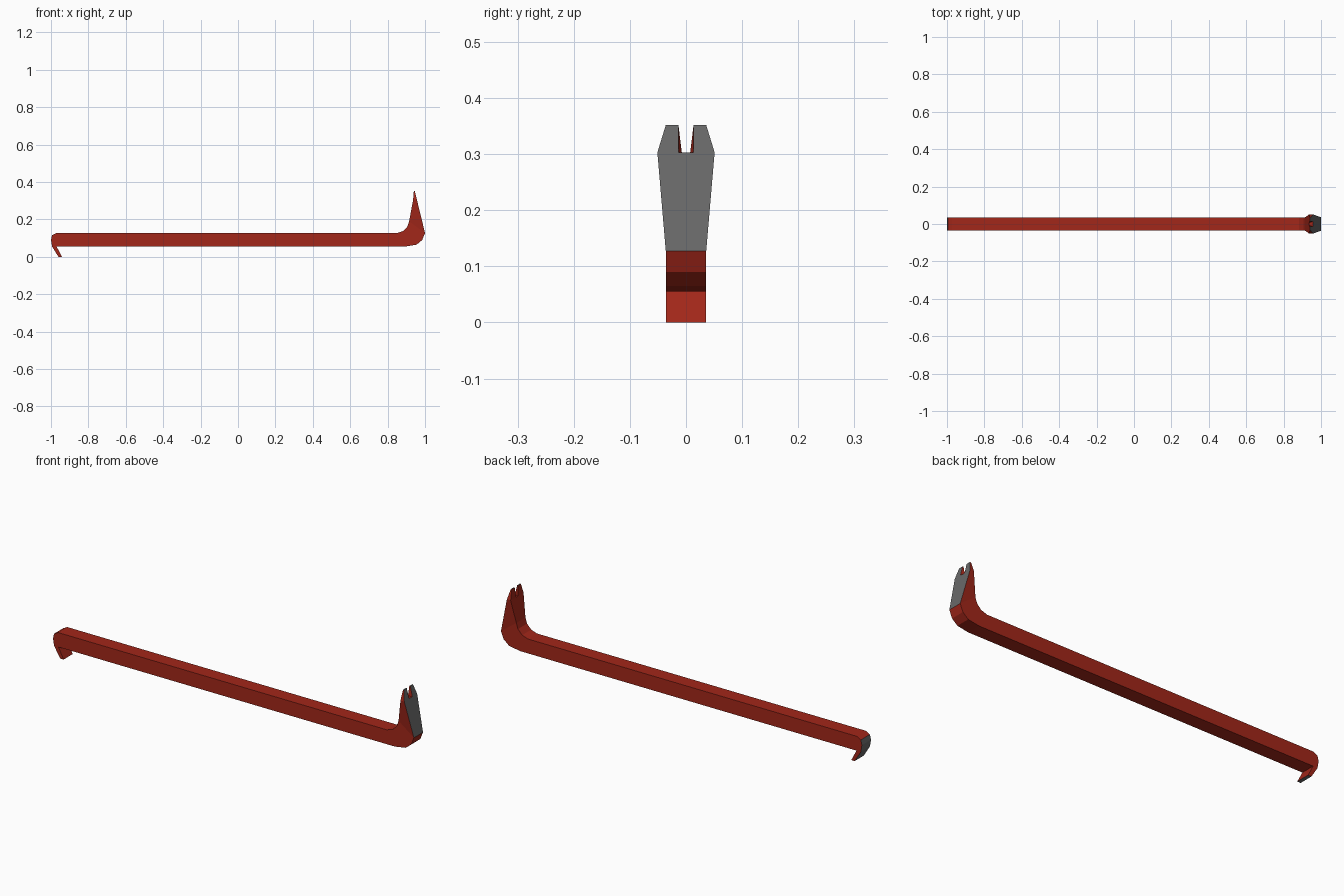
import bpy, bmesh

if "Cube" in bpy.data.objects:
    bpy.data.objects.remove(bpy.data.objects["Cube"])


def material(name, color):
    m = bpy.data.materials.new(name)
    m.diffuse_color = color
    m.use_nodes = True
    m.node_tree.nodes["Principled BSDF"].inputs["Base Color"].default_value = m.diffuse_color
    return m


bm = bmesh.new()


def vert(x, y, z):
    return bm.verts.new((x, y, z))


def face(verts, mat=0):
    unique = list(dict.fromkeys(verts))
    if len(unique) > 2:
        bm.faces.new(unique).material_index = mat


W = 0.036
# Cross-sections from hook to claw: underside (x, z), top side (x, z)
sections = [
    ((-0.941, 0.0), (-0.96, 0.0)),
    ((-0.97, 0.055), (-0.994, 0.055)),
    ((-0.97, 0.055), (-1.0, 0.09)),
    ((-0.97, 0.055), (-0.994, 0.115)),
    ((-0.97, 0.055), (-0.972, 0.127)),
    ((0.895, 0.055), (0.85, 0.127)),
    ((0.955, 0.065), (0.883, 0.138)),
    ((0.985, 0.09), (0.906, 0.162)),
    ((1.0, 0.127), (0.915, 0.19)),
]
cache = {}


def point(p, y):
    if (p, y) not in cache:
        cache[p, y] = vert(p[0], y, p[1])
    return cache[p, y]


rings = [[point(a, -W), point(a, W), point(b, W), point(b, -W)] for a, b in sections]

# Hook, straight bar and bend; outer face of the hook is bare steel
face(rings[0], 1)
for i, (r, s) in enumerate(zip(rings, rings[1:])):
    for k in range(4):
        j = (k + 1) % 4
        face([r[k], r[j], s[j], s[k]], 1 if k == 2 and i < 3 else 0)

# Flared claw blade, ending at the notch floor
OUT, INN = (0.957, 0.303), (0.936, 0.303)
TIP_OUT, TIP_INN = (0.945, 0.352), (0.94, 0.352)
out = [point(OUT, y) for y in (-0.051, -0.0135, 0.0135, 0.051)]
inn = [point(INN, y) for y in (-0.051, -0.0075, 0.0075, 0.051)]
a0, a1, b1, b0 = rings[-1]
face([a0, a1] + out[::-1], 1)
face([b0, b1] + inn[::-1])
face([a0, b0, inn[0], out[0]])
face([a1, b1, inn[3], out[3]])
face([out[1], out[2], inn[2], inn[1]])

# Two claw prongs
for s, edge, notch in ((-1, 0, 1), (1, 3, 2)):
    oe, on = point(TIP_OUT, s * W), point(TIP_OUT, s * 0.0135)
    ie, ni = point(TIP_INN, s * W), point(TIP_INN, s * 0.0135)
    face([out[edge], out[notch], on, oe], 1)
    face([inn[edge], inn[notch], ni, ie])
    face([out[edge], inn[edge], ie, oe])
    face([out[notch], inn[notch], ni, on])
    face([oe, on, ni, ie], 1)

bmesh.ops.recalc_face_normals(bm, faces=bm.faces[:])
mesh = bpy.data.meshes.new("crowbar")
bm.to_mesh(mesh)
bm.free()
mesh.materials.append(material("red_paint", (0.36, 0.02, 0.01, 1)))
mesh.materials.append(material("bare_steel", (0.14, 0.14, 0.14, 1)))
bpy.context.collection.objects.link(bpy.data.objects.new("crowbar", mesh))
